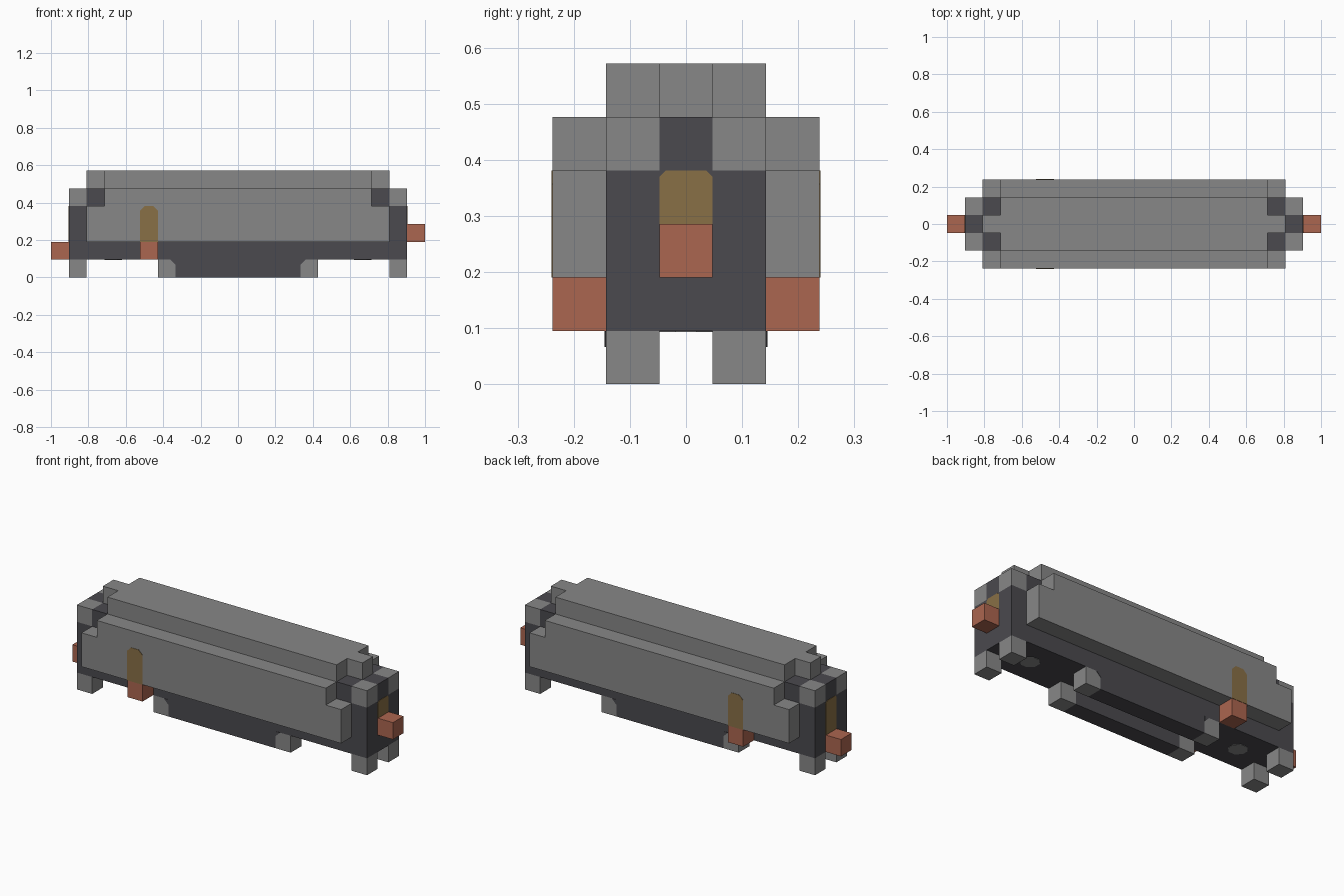
import bpy, bmesh
from mathutils import Vector

cube = bpy.data.objects.get("Cube")
if cube:
    bpy.data.objects.remove(cube, do_unlink=True)

U = 2 / 21  # one block; all sizes below are in blocks


def material(name, r, g, b):
    m = bpy.data.materials.new(name)
    m.use_nodes = True
    m.diffuse_color = (r, g, b, 1)
    m.node_tree.nodes["Principled BSDF"].inputs["Base Color"].default_value = (r, g, b, 1)
    return m


GREY = material("stone_grey", .245, .245, .245)
DARK = material("charcoal", .069, .067, .077)
ORANGE = material("terracotta", .41, .132, .08)
OCHRE = material("ochre", .25, .16, .061)


def finish(name, bm, mat):
    bmesh.ops.recalc_face_normals(bm, faces=bm.faces)
    mesh = bpy.data.meshes.new(name)
    bm.to_mesh(mesh)
    bm.free()
    mesh.materials.append(mat)
    obj = bpy.data.objects.new(name, mesh)
    bpy.context.collection.objects.link(obj)


def box(name, mat, x, y, z):
    """Box given by its (low, high) span on each axis."""
    bm = bmesh.new()
    bmesh.ops.create_cube(bm, size=1)
    for v in bm.verts:
        v.co = Vector([U * (s[0] if c < 0 else s[1]) for c, s in zip(v.co, (x, y, z))])
    finish(name, bm, mat)


def plate(name, mat, axis, at, points):
    """Thin painted plate on the plane axis = at."""
    bm = bmesh.new()
    verts = []
    for a, b in points:
        co = [a, b]
        co.insert(axis, at)
        verts.append(bm.verts.new(Vector(co) * U))
    face = bm.faces.new(verts)
    new = bmesh.ops.extrude_face_region(bm, geom=[face])["geom"]
    for v in new:
        if isinstance(v, bmesh.types.BMVert):
            v.co[axis] += 0.002 if at > 0 and axis < 2 else -0.002
    finish(name, bm, mat)


def span(s, low, high):
    return (low, high) if s > 0 else (-high, -low)


def clipped(a, b, c, d, cut, bottom=True):
    """Rectangle a..b by c..d with clipped corners."""
    low = [(a, c + cut), (a + cut, c), (b - cut, c), (b, c + cut)] if bottom else [(a, c), (b, c)]
    return low + [(b, d - cut), (b - cut, d), (a + cut, d), (a, d - cut)]


# Body
box("body", DARK, (-9.5, 9.5), (-1.5, 1.5), (1, 4))
box("body_upper", DARK, (-8.5, 8.5), (-1.5, 1.5), (4, 5))
box("roof", GREY, (-7.5, 7.5), (-1.5, 1.5), (5, 6))

for s, end in ((1, "left"), (-1, "right")):
    # Ends: roof step, door lintel, coupling and underside pivot
    box(f"{end}_roof_step", GREY, span(s, 7.5, 8.5), (-.5, .5), (5, 6))
    box(f"{end}_lintel", DARK, span(s, 8.5, 9.5), (-.5, .5), (4, 5))
    foot = 2 if s > 0 else 1
    box(f"{end}_coupling", ORANGE, span(s, 9.5, 10.5), (-.5, .5), (foot, foot + 1))
    plate(f"{end}_end_stripe", OCHRE, 0, s * 9.5, clipped(-.5, .5, foot + 1, 4, .12, False))
    plate(f"{end}_pivot", GREY, 2, 1, clipped(*span(s, 6.5, 7.5), -.5, .5, .3))

for t, side in ((-1, "front"), (1, "back")):
    # Sides: stepped panel, hanging block with stripe, lower rail
    y = span(t, 1.5, 2.5)
    rail = span(t, .5, 1.5)
    box(f"{side}_panel", GREY, (-8.5, 8.5), y, (2, 4))
    box(f"{side}_panel_top", GREY, (-7.5, 7.5), y, (4, 5))
    box(f"{side}_hanging_block", ORANGE, (-5.5, -4.5), y, (1, 2))
    plate(f"{side}_side_stripe", OCHRE, 1, t * 2.5, clipped(-5.5, -4.5, 2, 4, .25, False))
    box(f"{side}_rail", DARK, (-3.5, 3.5), rail, (0, 1))
    for s, end in ((1, "left"), (-1, "right")):
        # Corner caps, legs and rail ends
        corner = span(s, 8.5, 9.5)
        box(f"{side}_{end}_corner_cap", GREY, corner, rail, (4, 5))
        box(f"{side}_{end}_leg", GREY, corner, rail, (0, 1))
        box(f"{side}_{end}_rail_end", GREY, span(s, 3.5, 4.5), rail, (0, 1))
        plate(f"{side}_{end}_rail_clip", DARK, 1, t * 1.5,
              [(s * 3.5, 1), (s * 3.8, 1), (s * 3.5, .7)])
